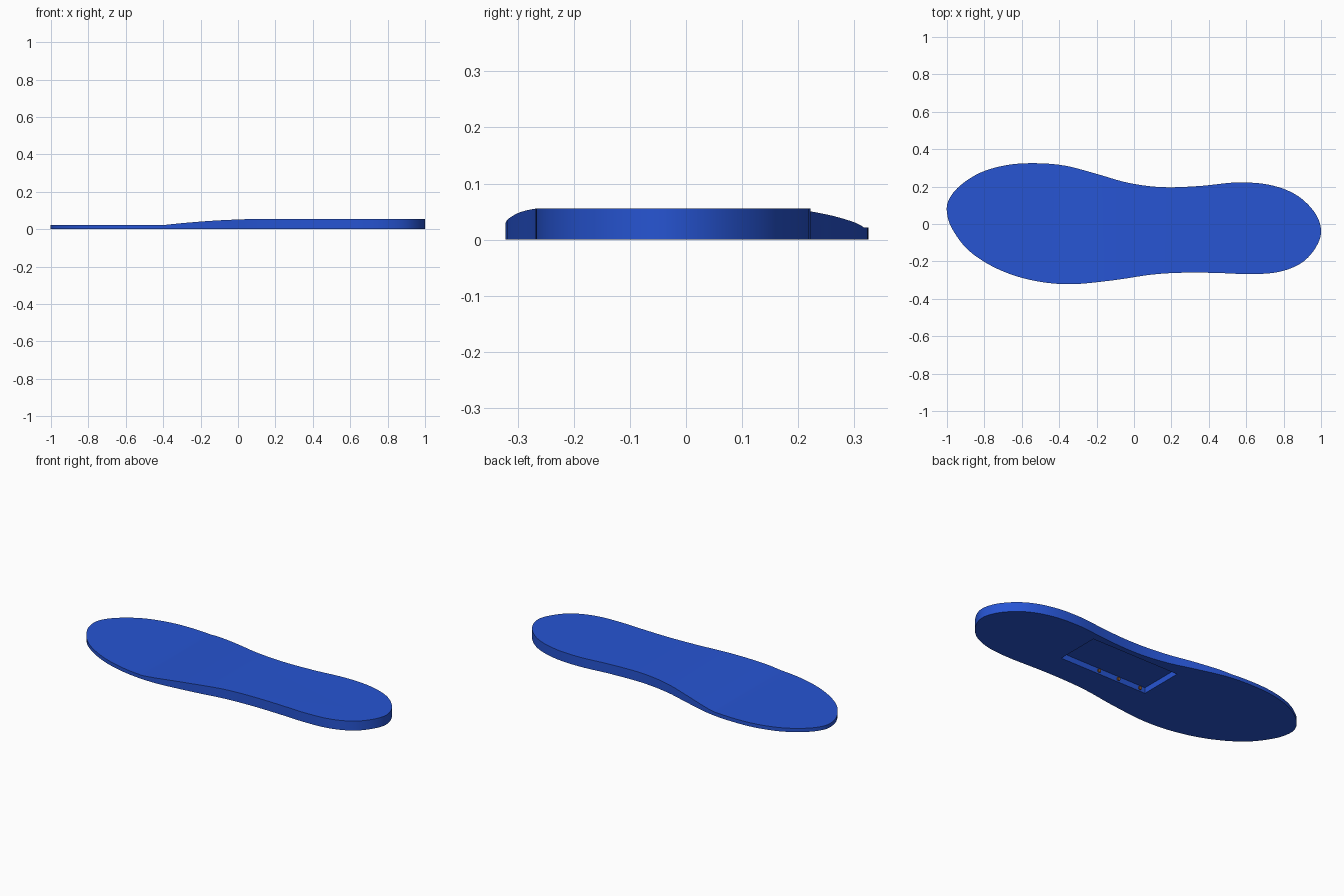
import bpy, bmesh, math
from mathutils import Vector

if "Cube" in bpy.data.objects:
    bpy.data.objects.remove(bpy.data.objects["Cube"])


def material(name, rgb):
    m = bpy.data.materials.new(name)
    m.diffuse_color = (*rgb, 1)
    m.use_nodes = True
    m.node_tree.nodes["Principled BSDF"].inputs["Base Color"].default_value = m.diffuse_color
    return m


def prism(name, points, direction):
    """Solid made by extruding a closed loop of 3D points."""
    bm = bmesh.new()
    face = bm.faces.new([bm.verts.new(p) for p in points])
    ext = bmesh.ops.extrude_face_region(bm, geom=[face])
    moved = [v for v in ext["geom"] if isinstance(v, bmesh.types.BMVert)]
    bmesh.ops.translate(bm, verts=moved, vec=direction)
    bmesh.ops.recalc_face_normals(bm, faces=bm.faces)
    me = bpy.data.meshes.new(name)
    bm.to_mesh(me)
    bm.free()
    ob = bpy.data.objects.new(name, me)
    bpy.context.collection.objects.link(ob)
    return ob


def smooth_loop(pts, steps=6):
    """Closed Catmull-Rom curve through the points."""
    pts = [Vector(p) for p in pts]
    out = []
    for i in range(len(pts)):
        a, b, c, d = (pts[(i + k) % len(pts)] for k in (-1, 0, 1, 2))
        for s in range(steps):
            t = s / steps
            out.append(0.5 * (2 * b + (c - a) * t + (2 * a - 5 * b + 4 * c - d) * t**2
                              + (3 * b - a - 3 * c + d) * t**3))
    return out


def cut(ob, cutter, operation):
    cutter.hide_render = True
    mod = ob.modifiers.new("cut", 'BOOLEAN')
    mod.operation, mod.solver, mod.object = operation, 'EXACT', cutter
    bpy.context.view_layer.objects.active = ob
    bpy.ops.object.modifier_apply(modifier=mod.name)
    bpy.data.objects.remove(cutter)


# Foot outline: toe at -x, heel at +x
outline = [(-.99, .13), (-.93, .205), (-.82, .275), (-.68, .315), (-.53, .325),
           (-.37, .312), (-.2, .268), (-.03, .22), (.15, .197), (.35, .203),
           (.55, .222), (.72, .21), (.86, .16), (.96, .07), (1, -.03),
           (.975, -.12), (.9, -.205), (.78, -.255), (.63, -.268), (.45, -.262),
           (.28, -.26), (.1, -.27), (-.12, -.302), (-.35, -.322), (-.55, -.3),
           (-.73, -.24), (-.88, -.145), (-.97, -.03), (-1, .06)]
insole = prism("insole", [(p.x, p.y, -.1) for p in smooth_loop(outline)], (0, 0, .3))

# Side profile: thin forefoot, curved ramp, thick heel
ramp = []
for i in range(17):
    t = i / 16
    ramp.append((-.4 + .6 * t, .022 + .034 * (1 - (1 - t)**2)))
side = [(-1.2, 0), (-1.2, .022)] + ramp + [(1.2, .056), (1.2, 0)]
cut(insole, prism("side_cutter", [(x, -.5, z) for x, z in side], (0, 1, 0)), 'INTERSECT')

# Shallow pocket in the underside
X0, X1, Y0, Y1, DEPTH = -.155, .414, -.096, .164, .033
rect = [(X0, Y0, -.05), (X1, Y0, -.05), (X1, Y1, -.05), (X0, Y1, -.05)]
cut(insole, prism("pocket_cutter", rect, (0, 0, .05 + DEPTH)), 'DIFFERENCE')

insole.data.materials.clear()
insole.data.materials.append(material("blue_foam", (.02, .09, .65)))
for p in insole.data.polygons:
    p.material_index = 0
bpy.ops.object.select_all(action='DESELECT')
insole.select_set(True)
bpy.context.view_layer.objects.active = insole
bpy.ops.object.shade_smooth_by_angle(angle=math.radians(30))

# Small wire ends in the long pocket wall
brown = material("wire_brown", (.25, .1, .03))
for i, x in enumerate((.158, .026, -.12)):
    bpy.ops.mesh.primitive_cylinder_add(vertices=16, radius=.01, depth=.03,
                                        location=(x, Y0 - .008, .018),
                                        rotation=(math.pi / 2, 0, 0))
    wire = bpy.context.object
    wire.name = f"wire_end_{i + 1}"
    wire.data.materials.append(brown)
    bpy.ops.object.shade_smooth_by_angle(angle=math.radians(30))
